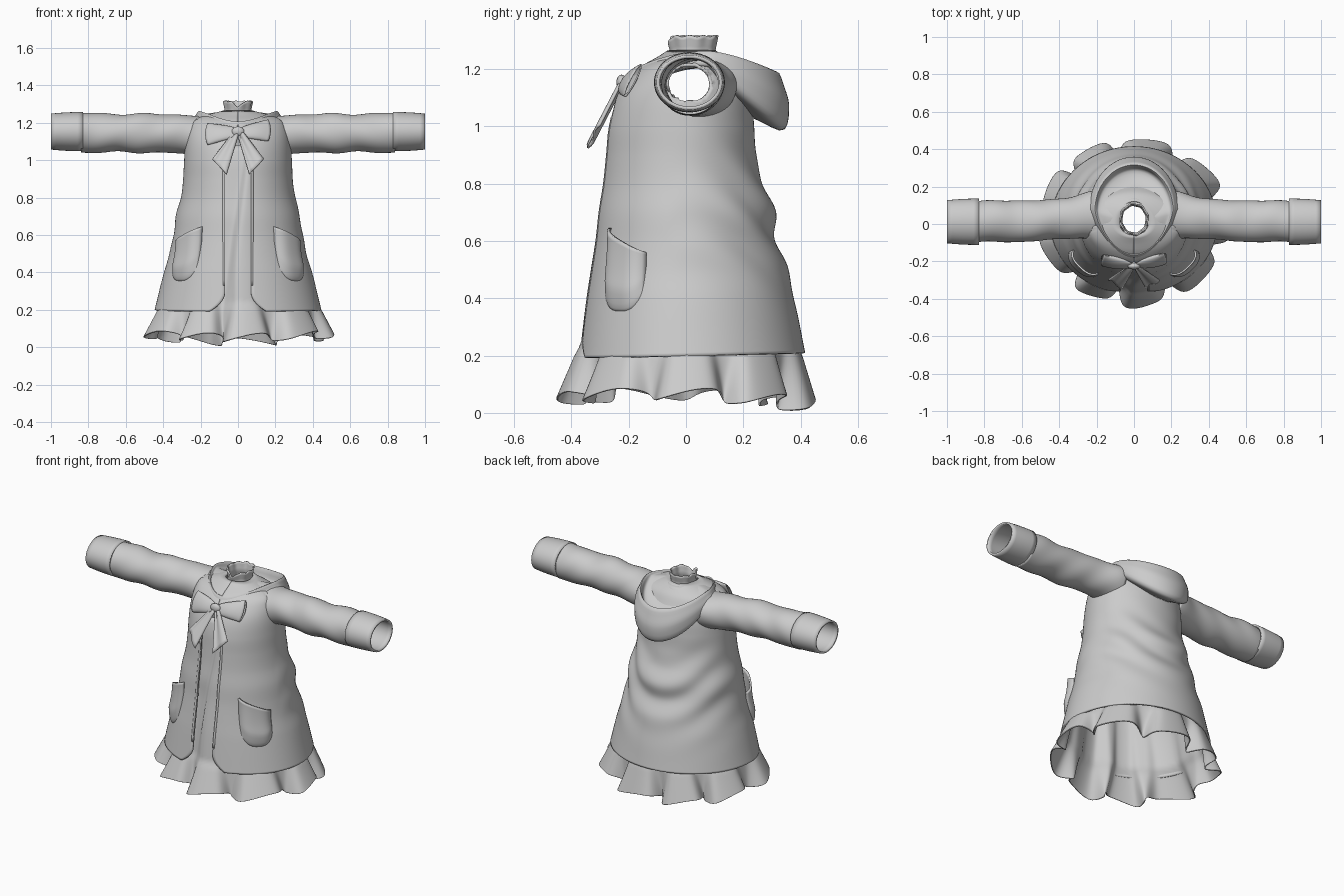
import bpy, bmesh
from math import sin, cos, pi, asin, exp, tanh, hypot, radians
from mathutils import Vector

if "Cube" in bpy.data.objects:
    bpy.data.objects.remove(bpy.data.objects["Cube"])

GREY = (0.6, 0.6, 0.6, 1)
cloth = bpy.data.materials.new("grey_cloth")
cloth.use_nodes = True
cloth.diffuse_color = GREY
cloth.node_tree.nodes["Principled BSDF"].inputs["Base Color"].default_value = GREY


def finish(ob, thick=0, angle=50):
    """Material, wall thickness and shading shared by every part."""
    ob.data.materials.append(cloth)
    if thick:
        mod = ob.modifiers.new("thickness", "SOLIDIFY")
        mod.thickness, mod.offset = thick, 0
    bpy.ops.object.select_all(action="DESELECT")
    ob.select_set(True)
    bpy.context.view_layer.objects.active = ob
    bpy.ops.object.shade_smooth_by_angle(angle=radians(angle))


def sheet(name, nu, nv, fn, closed=False, thick=0, hole=None, angle=50):
    """Surface fn(u, v) with u, v in 0..1; closed joins the u ends."""
    bm = bmesh.new()
    cols = nu if closed else nu + 1
    rows = [[bm.verts.new(fn(i / nu, j / nv)) for i in range(cols)] for j in range(nv + 1)]
    for j in range(nv):
        for i in range(nu):
            k = (i + 1) % cols
            f = bm.faces.new((rows[j][i], rows[j][k], rows[j + 1][k], rows[j + 1][i]))
            if hole and hole(f.calc_center_median()):
                bm.faces.remove(f)
    bmesh.ops.recalc_face_normals(bm, faces=bm.faces)
    me = bpy.data.meshes.new(name)
    bm.to_mesh(me)
    bm.free()
    ob = bpy.data.objects.new(name, me)
    bpy.context.collection.objects.link(ob)
    finish(ob, thick, angle)


def ramp(table, z):
    """Smooth lookup in rows sorted by their first value."""
    z = min(max(z, table[0][0]), table[-1][0])
    n = len(table) - 1
    i = max(j for j in range(n) if table[j][0] <= z)

    def slope(j, c):
        lo, hi = table[max(j - 1, 0)], table[min(j + 1, n)]
        return (hi[c] - lo[c]) / (hi[0] - lo[0])

    a, b = table[i], table[i + 1]
    h = b[0] - a[0]
    t = (z - a[0]) / h
    s = t * t * (3 - 2 * t)
    return [a[c] + (b[c] - a[c]) * s + h * t * (1 - t) * ((1 - t) * slope(i, c) - t * slope(i + 1, c))
            for c in range(1, len(a))]


# Torso rings: height, half width, front depth, back depth
BODY = [(0.2, 0.44, 0.37, 0.41), (0.4, 0.39, 0.345, 0.37), (0.5, 0.36, 0.33, 0.345),
        (0.6, 0.34, 0.315, 0.312), (0.7, 0.325, 0.305, 0.298), (0.8, 0.3, 0.29, 0.264),
        (0.9, 0.287, 0.28, 0.237), (1.0, 0.282, 0.27, 0.232), (1.1, 0.275, 0.24, 0.22),
        (1.17, 0.26, 0.19, 0.185), (1.21, 0.235, 0.145, 0.16), (1.235, 0.17, 0.1, 0.13),
        (1.26, 0.075, 0.06, 0.1)]


def ring(a, rx, front, back):
    c = cos(a)
    return rx * sin(a), -c * (front if c > 0 else back)


def arm_distance(x, y, z):
    """1 on the rim of the armhole, below 1 inside it."""
    return hypot((y - 0.01) / 0.076, (z - 1.15) / 0.064) if abs(x) > 0.15 else 9


def coat_point(a, z, off=0):
    """Coat surface at angle a from the front, with soft folds draped behind."""
    rx, front, back = ramp(BODY, z)
    rear = max(0, -cos(a) + 0.2) / 1.2
    swag = z - 0.26 * sin(a) ** 2 - 0.03 * sin(a)
    off += rear ** 0.7 * exp(-((z - 0.66) / 0.2) ** 2) * 0.01 * sin(swag * 30 - 0.6)
    x, y = ring(a, rx + off, front + off, back + off)
    return x, y, z


def coat(u, v):
    z = 0.2 + 1.06 * v
    gap = 0.07 + 0.08 * max(0, (0.3 - z) / 0.1) ** 2
    if z > 1.06:
        gap = max(0.001, 0.07 - (z - 1.06) * 0.7)
    a0 = asin(gap / ramp(BODY, z)[0])
    x, y, z = coat_point(a0 + (2 * pi - 2 * a0) * u, z)
    # settle nearby points onto the armhole rim
    d = arm_distance(x, y, z)
    if abs(d - 1) < 0.12:
        y, z = 0.01 + (y - 0.01) / d, 1.15 + (z - 1.15) / d
    return x, y, z + 0.008 * (1 - v) * (1 - 2 * cos(pi * u) ** 2)


sheet("coat", 128, 106, coat, thick=0.012, hole=lambda p: arm_distance(*p) < 0.97)


# Dress beneath, with broad soft pleats flaring out of the hem
def dress(u, v):
    a = 2 * pi * u
    fold = 9 * (a - 0.17) + 0.7 * sin(2 * a) + 0.5 * sin(3 * a + 1)
    lobe = tanh(1.8 * (cos(fold) + 0.25))
    hem = 0.052 + 0.022 * sin(fold + 0.6) - 0.013 * cos(2 * a) + 0.012 * cos(a)
    z = hem + (1.08 - hem) * v ** 1.5
    rx, front, back = ramp(BODY, max(z, 0.2))
    k = max(0, 1 - z / 0.24)
    inner = max(0, 1 - z / 0.7)
    off = -0.018 + 0.06 * k + 0.034 * k * lobe - 0.045 * inner * (1 - lobe) / 2
    a += 0.1 * k * sin(fold)
    x, y = ring(a, rx + off + 0.035 * k, front + off + 0.01 * k, back + off - 0.02 * k)
    # one long vertical tuck down the front opening
    if y < 0:
        y += 0.018 * tanh((0.045 - 0.14 * (1 - z) - x) * 60) * exp(-(x / 0.12) ** 2)
    return x, y, z


sheet("pleated_dress", 270, 48, dress, closed=True, thick=0.006)


# Softly frilled neck band with a notch at the throat
def collar(u, v):
    a = 2 * pi * u
    r = 0.066 + 0.009 * abs(2 * v - 1) + 0.003 * v * sin(8 * a)
    top = 1.315 + 0.003 * sin(10 * a) - 0.03 * exp(-(sin(a / 2) / 0.16) ** 2)
    return r * sin(a), 0.025 - (r + 0.008) * cos(a), 1.22 + (top - 1.22) * v


sheet("neck_band", 72, 8, collar, closed=True, thick=0.008)

for tag, s in (("left", 1), ("right", -1)):
    # Wrinkled sleeve, flaring into the shoulder, and plain cuff
    def sleeve(u, v):
        a, x = 2 * pi * u, 0.2 + 0.64 * v
        root = exp(-((x - 0.2) / 0.09) ** 2)
        r = 0.097 + 0.004 * v
        r += 0.004 * sin(x * 30 + 2 * sin(a)) * sin(a + 1 + 4 * x) + 0.003 * sin(x * 17 + 2 * cos(a))
        yc = 0.012 + 0.03 * (1 - v) ** 2 + 0.01 * root
        z = 1.142 + 0.005 * v + (r + 0.02 * root * (sin(a) < 0)) * sin(a) - 0.004 * root
        return s * x, yc + (r + 0.006 + 0.022 * root) * cos(a), z

    def cuff(u, v):
        a = 2 * pi * u
        r = 0.099 - 0.009 * v ** 2
        return s * (0.83 + 0.17 * v), 0.012 + (r + 0.019) * cos(a), 1.153 + r * sin(a)

    sheet(tag + "_sleeve", 40, 48, sleeve, closed=True, thick=0.008)
    sheet(tag + "_cuff", 40, 6, cuff, closed=True, thick=0.012)

    # Slanted patch pocket, standing off the coat along its top
    def pocket(u, v):
        side = 2 * u - 1
        top = 0.645 - 0.085 * u
        low = 0.35 + 0.08 * abs(side) ** 3
        z = low + (top - low) * v
        off = -0.004 + 0.03 * (1 - side ** 4) * min(1, 3 * v) ** 0.6 + 0.014 * v * v
        return coat_point(s * radians(34 + 31 * u), z, off)

    sheet(tag + "_pocket", 16, 16, pocket, thick=0.01)

    # Bow loop: flattened tube widening away from the knot
    def loop(u, v):
        a = 2 * pi * u
        half = 0.02 + 0.036 * v ** 0.7
        x = 0.015 + 0.148 * v + 0.012 * cos(a) ** 2 * v
        z = 1.15 + 0.01 * s * v + half * sin(a)
        y = -0.218 - 0.5 * (1.155 - z) + (0.005 + 0.016 * sin(pi * v * 0.9)) * cos(a) + 0.03 * v
        return s * x, y, z

    # Bow tail hanging clear of the chest
    def tail(u, v):
        axis = Vector((s * 0.08, -0.165)).normalized()
        across = Vector((-axis.y, axis.x)) * (u - 0.5) * (0.03 + 0.075 * v)
        p = Vector((s * 0.012, 1.145)) + axis * v * (0.2 + 0.04 * s * (0.5 - u)) + across
        return p.x, -0.225 - 0.52 * (1.15 - p.y) + 0.008 * sin(u * 2 * pi), p.y

    sheet(tag + "_bow_loop", 20, 12, loop, closed=True, thick=0.005)
    sheet(tag + "_bow_tail", 8, 10, tail, thick=0.008)

    # Narrow facing along the front opening
    def band(u, v):
        z = 0.33 + 0.7 * v
        a = s * asin((0.068 + 0.012 * u) / ramp(BODY, z)[0])
        return coat_point(a, z, 0.004)

    sheet(tag + "_front_band", 2, 24, band, thick=0.006)

# Bow knot
bpy.ops.mesh.primitive_uv_sphere_add(segments=16, ring_count=10, radius=1, location=(0, -0.225, 1.153))
knot = bpy.context.object
knot.name = "bow_knot"
knot.scale = (0.034, 0.018, 0.027)
finish(knot)


# Hood lying on the back: neckline, hollow, rim, hanging bag, underside
def hood(u, v):
    p = 2 * pi * u
    s, c = sin(p), cos(p)
    k, fore = max(0, c) ** 0.75, max(0, -c)
    rim = 1.255 - 0.072 * k * k - 0.055 * fore ** 2
    section = [(0, 0.0, 1.255 - 0.015 * fore), (0.2, 0.4, rim - 0.005 - 0.03 * k + 0.01 * fore),
               (0.35, 0.78, rim - 0.01 - 0.05 * k), (0.5, 0.9, rim + 0.005),
               (0.6, 0.99, rim - 0.012 - 0.02 * k), (0.74, 1.08, rim - 0.03 - 0.08 * k),
               (0.88, 1.0, rim - 0.045 - 0.15 * k), (1, 0.5, rim - 0.05 - 0.1 * k)]
    t, z = ramp(section, v)
    t += 0.025 * k * sin(v * 28 + 3 * s * s) * max(0, v - 0.5)
    x = s * (0.08 + 0.143 * t) * (1 - 0.22 * fore * t)
    y = 0.03 + 0.05 * t + c * (0.09 + 0.168 * t)
    return x, y, z


sheet("hood", 64, 30, hood, closed=True, thick=0.006, angle=60)
